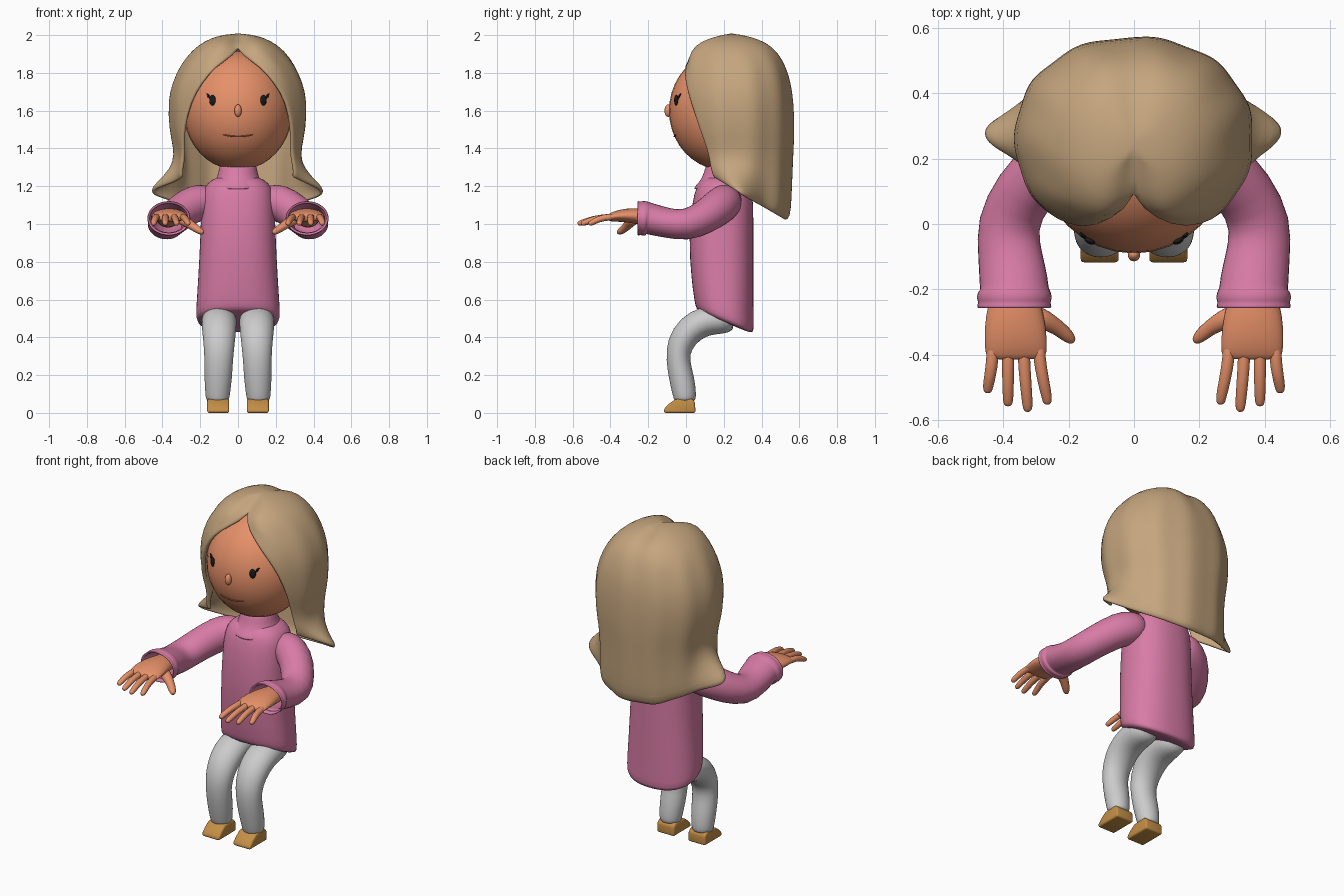
import bpy, bmesh, math
from mathutils import Vector

if "Cube" in bpy.data.objects:
    bpy.data.objects.remove(bpy.data.objects["Cube"])

COLORS = {"skin": (.79, .28, .14), "hair": (.56, .38, .21), "pink": (.69, .2, .38),
          "shoe": (.55, .27, .06), "black": (.01, .01, .01), "lip": (.4, .11, .05)}
MATS = {}


def paint(obj, color):
    if color:
        if color not in MATS:
            MATS[color] = bpy.data.materials.new(color)
            MATS[color].diffuse_color = (*COLORS[color], 1)
        obj.data.materials.append(MATS[color])


def grid(name, rows, color, closed=True, caps=(True, True), shell=0, sub=1):
    """Skin a list of point rows into a smooth mesh."""
    bm = bmesh.new()
    vs = [[bm.verts.new(p) for p in row] for row in rows]
    n = len(rows[0])
    for a, b in zip(vs, vs[1:]):
        for i in range(n if closed else n - 1):
            j = (i + 1) % n
            bm.faces.new((a[i], a[j], b[j], b[i]))
    if caps[0]:
        bm.faces.new(vs[0])
    if caps[1]:
        bm.faces.new(vs[-1])
    bmesh.ops.remove_doubles(bm, verts=bm.verts, dist=1e-4)
    bmesh.ops.recalc_face_normals(bm, faces=bm.faces)
    for f in bm.faces:
        f.smooth = True
    me = bpy.data.meshes.new(name)
    bm.to_mesh(me)
    bm.free()
    obj = bpy.data.objects.new(name, me)
    bpy.context.collection.objects.link(obj)
    paint(obj, color)
    if shell:
        m = obj.modifiers.new("shell", "SOLIDIFY")
        m.thickness, m.offset = shell, -1
    if sub:
        obj.modifiers.new("smooth", "SUBSURF").levels = sub
        obj.modifiers["smooth"].render_levels = sub
    return obj


def tube(name, stations, color, ref, n=16, **kw):
    """Stations are (x, y, z, radius along ref, radius across)."""
    pts = [Vector(s[:3]) for s in stations]
    rows = []
    for i, s in enumerate(stations):
        t = (pts[min(i + 1, len(pts) - 1)] - pts[max(i - 1, 0)]).normalized()
        u = (Vector(ref) - t * t.dot(Vector(ref))).normalized()
        w = t.cross(u)
        rows.append([pts[i] + u * s[3] * math.cos(a) + w * s[4] * math.sin(a)
                     for a in (2 * math.pi * k / n for k in range(n))])
    return grid(name, rows, color, **kw)


def ball(name, loc, scale, color, rot=(0, 0, 0)):
    bpy.ops.mesh.primitive_uv_sphere_add(segments=32, ring_count=20, radius=1, location=loc, rotation=rot)
    o = bpy.context.object
    o.name, o.scale = name, scale
    bpy.ops.object.shade_smooth()
    paint(o, color)
    return o


def spow(v, e):
    return math.copysign(abs(v) ** e, v)


def rings(sections, n=32, e=.85):
    """Horizontal rounded rings: (z, centre y, rx, ry, tilt)."""
    out = []
    for z, cy, rx, ry, tilt in sections:
        row = []
        for k in range(n):
            a = 2 * math.pi * k / n
            y = cy + ry * spow(math.sin(a), e)
            row.append((rx * spow(math.cos(a), e), y, z - tilt * (y - cy)))
        out.append(row)
    return out


# Head and face
HC, HR = Vector((0, .2, 1.6)), Vector((.288, .29, .315))


def face_y(x, z):
    return HC.y - HR.y * math.sqrt(1 - (x / HR.x) ** 2 - ((z - HC.z) / HR.z) ** 2)


ball("head", HC, HR, "skin")
ball("nose", (0, face_y(0, 1.6) - .004, 1.6), (.019, .02, .033), "skin")
for s, side in ((-1, "left"), (1, "right")):
    x = s * .135
    ball(side + "_eye", (x, face_y(x, 1.655), 1.655), (.018, .01, .028), "black", (0, 0, s * .45))
    for k in (0, 1):
        lx, lz = x + s * (.018 + .004 * k), 1.67 + .012 * k
        ball(side + "_eyelash", (lx, face_y(lx, lz) - .002, lz), (.013, .005, .004), "black", (0, -s * .6, s * .45))
tube("mouth", [(x, face_y(x, z) - .001, z, .004, .004) for x, z in
               ((i * .02, 1.463 + .01 * (i / 4) ** 2) for i in range(-4, 5))], "lip", (0, 0, 1), n=8)
tube("neck", [(0, .2, 1.15, .085, .085), (0, .2, 1.36, .085, .085)], "skin", (1, 0, 0), sub=0)

# Hair: z, half width, front y, back y, opening angle, hem tilt, side flip
HAIR = [(2.01, 0, .24, .24, 0, 0, 0), (2.0, .1, .12, .36, 0, 0, 0), (1.97, .175, .05, .43, 0, 0, 0),
        (1.92, .245, 0, .49, 2, 0, 0), (1.84, .305, -.035, .53, 20, 0, 0), (1.75, .345, -.055, .553, 32, 0, 0),
        (1.65, .37, -.055, .568, 42, 0, 0), (1.5, .362, -.045, .573, 52, 0, 0), (1.4, .34, -.03, .568, 57, .05, 0),
        (1.28, .33, -.025, .562, 61, .2, .005), (1.15, .335, -.02, .557, 62, .42, .06),
        (1.06, .335, 0, .55, 62, .58, .125), (1.03, .325, .01, .52, 62, .6, .13)]
rows = []
for z, rx, yf, yb, phi, tilt, flip in HAIR:
    row, cy = [], .26 if rx > .2 else (yf + yb) / 2
    for k in range(65):
        a = (k / 32 - 1) * math.radians(180 - phi)
        wave = 1 + (.012 * math.sin(a * 11) * (z < 1.9))
        side = math.exp(-((abs(a) - 1.5) / .3) ** 2)
        x = rx * wave * spow(math.sin(a), .9) + math.copysign(flip * side, a)
        c = spow(math.cos(a), .95)
        y = cy + c * wave * ((yb - cy) if c > 0 else (cy - yf))
        part = math.exp(-(x / .06) ** 2) * (z > 1.8)
        if c < 0:
            y += .05 * part * (rx > .09)
        row.append((x, y, z + tilt * (.5 - y) - .02 * part * (z < 2.005)))
    rows.append(row)
grid("hair", rows, "hair", closed=False, caps=(False, False), shell=.022)

# Sweater body and rolled collar
grid("sweater", rings([(1.26, .2, .08, .08, 0), (1.235, .2, .14, .12, 0), (1.2, .2, .18, .145, 0),
                       (1.12, .195, .195, .163, 0), (.92, .185, .2, .172, 0), (.7, .193, .212, .165, .05),
                       (.56, .2, .222, .158, .3), (.5, .205, .222, .155, .42), (.48, .205, .21, .145, .42),
                       (.48, .205, .1, .07, .42)]), "pink")
grid("collar", rings([(1.32, .2, .09, .09, -.05), (1.3, .2, .1, .1, -.05), (1.25, .195, .108, .11, -.1),
                      (1.22, .19, .128, .14, -.12), (1.205, .19, .135, .15, -.12)], e=1),
     "pink", caps=(False, False), shell=.012)

for s, side in ((-1, "left"), (1, "right")):
    def flip(st):
        return [(s * p[0], *p[1:]) for p in st]

    # Sleeve with wide cuff
    tube(side + "_sleeve", flip([(.12, .22, 1.13, .07, .08), (.19, .21, 1.12, .1, .095), (.26, .18, 1.095, .1, .1),
                                 (.34, .1, 1.035, .092, .095), (.39, 0, .99, .085, .098),
                                 (.378, -.1, 1.005, .08, .1), (.367, -.18, 1.025, .085, .108),
                                 (.366, -.2, 1.03, .085, .106), (.366, -.21, 1.03, .094, .117),
                                 (.366, -.232, 1.03, .094, .117), (.366, -.24, 1.03, .089, .112),
                                 (.366, -.255, 1.03, .096, .119)]),
         "pink", (0, 0, 1), caps=(True, False), shell=.012)
    # Forearm and palm
    tube(side + "_palm", flip([(.372, .0, 1.02, .03, .04), (.372, -.03, 1.03, .05, .06),
                               (.37, -.1, 1.025, .045, .06), (.365, -.2, 1.035, .045, .07),
                               (.365, -.28, 1.045, .042, .092), (.362, -.35, 1.045, .033, .098),
                               (.36, -.4, 1.035, .024, .096), (.36, -.415, 1.033, .014, .085)]),
         "skin", (0, 0, 1))
    # Fingers and thumb
    for i, (bx, tx, ty) in enumerate(((.29, .265, -.55), (.337, .325, -.572), (.385, .385, -.555), (.432, .447, -.515))):
        tube(side + "_finger", flip([(bx, -.36, 1.04, .017, .02), (bx, -.41, 1.036, .019, .02),
                                     ((bx + tx) / 2, (ty - .41) / 2, 1.028, .018, .019),
                                     (tx, ty + .015, 1.005, .016, .017), (tx, ty + .002, 1.002, .012, .013),
                                     (tx, ty - .002, 1.001, .005, .005)]), "skin", (0, 0, 1), n=10)
    tube(side + "_thumb", flip([(.32, -.27, 1.03, .03, .035), (.27, -.295, 1.01, .028, .032),
                                (.235, -.315, .985, .022, .025), (.205, -.34, .965, .021, .023),
                                (.188, -.357, .955, .014, .015), (.184, -.36, .953, .006, .006)]),
         "skin", (0, 0, 1), n=10)
    # Bent trouser leg
    tube(side + "_leg", flip([(.1, .26, .5, .08, .07), (.1, .18, .495, .092, .078), (.1, .1, .488, .095, .08),
                              (.1, .02, .445, .092, .08), (.1, -.035, .365, .083, .072),
                              (.102, -.045, .28, .076, .062), (.105, -.022, .18, .074, .068),
                              (.108, -.008, .1, .066, .063), (.108, -.005, .07, .062, .058),
                              (.108, -.005, .06, .05, .05)]), None, (1, 0, 0), n=20)
    # Shoe: side outline swept across the foot
    outline = [(-.117, .002), (-.117, .022), (-.09, .05), (-.055, .075), (.03, .078), (.048, .06), (.05, .002)]
    shoe = grid(side + "_shoe", [[(s * .105 + d, y, z) for y, z in outline] for d in (-.058, .058)], "shoe", sub=0)
    bev = shoe.modifiers.new("round", "BEVEL")
    bev.width, bev.segments = .012, 3
    shoe.location.z = -.002

for m in bpy.data.materials:
    if m.users and not m.is_grease_pencil:
        m.use_nodes = True
        m.node_tree.nodes["Principled BSDF"].inputs["Base Color"].default_value = m.diffuse_color
